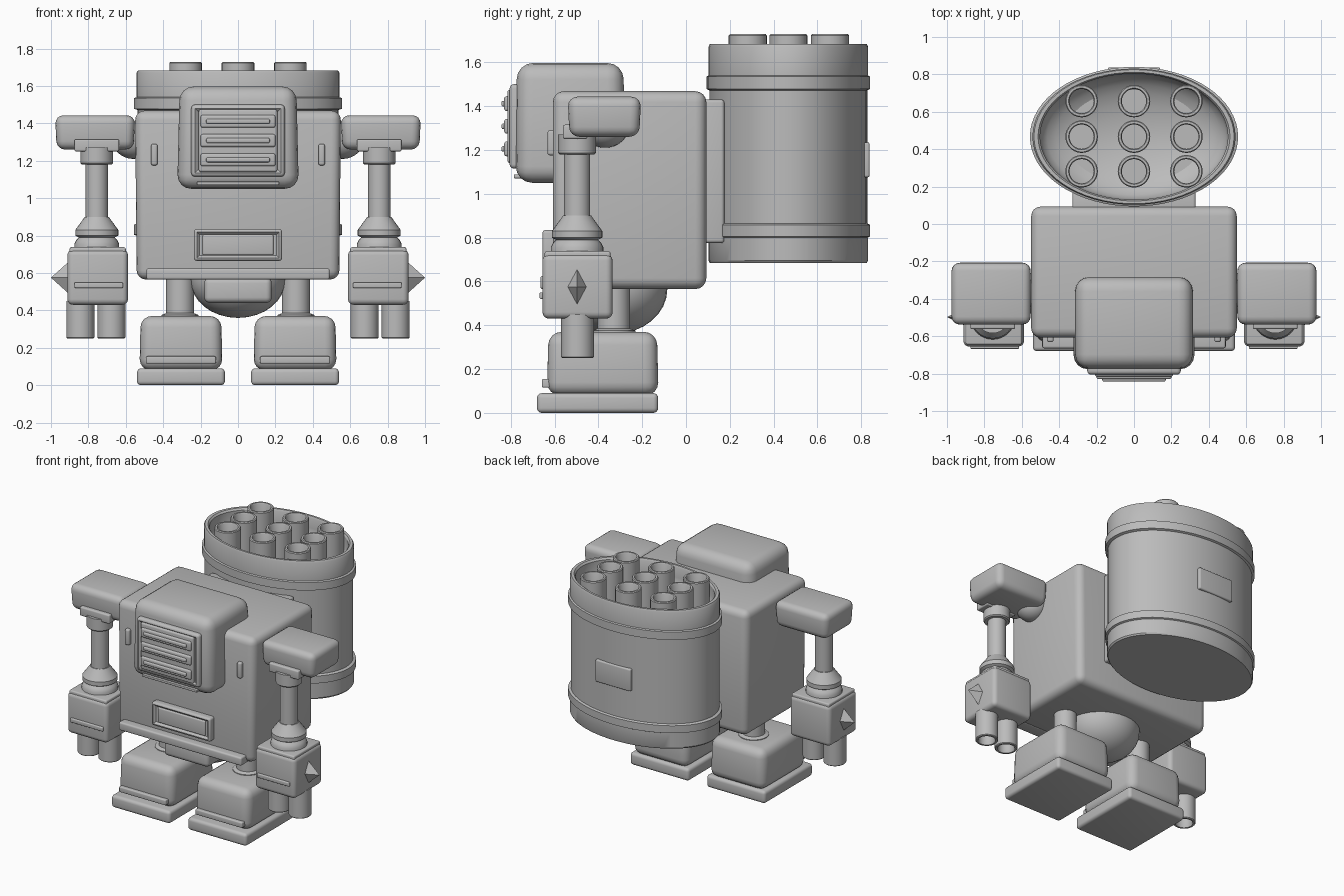
import bpy, bmesh, math
from mathutils import Vector

cube = bpy.data.objects.get("Cube")
if cube:
    bpy.data.objects.remove(cube, do_unlink=True)

grey = bpy.data.materials.new("grey")
grey.use_nodes = True
COL = (0.5, 0.5, 0.5, 1)
grey.diffuse_color = COL
grey.node_tree.nodes["Principled BSDF"].inputs["Base Color"].default_value = COL


def finish(name, bm, mirror=False):
    bmesh.ops.recalc_face_normals(bm, faces=bm.faces)
    me = bpy.data.meshes.new(name)
    bm.to_mesh(me)
    bm.free()
    me.materials.append(grey)
    ob = bpy.data.objects.new(name, me)
    bpy.context.collection.objects.link(ob)
    bpy.ops.object.select_all(action='DESELECT')
    ob.select_set(True)
    bpy.context.view_layer.objects.active = ob
    bpy.ops.object.shade_smooth_by_angle(angle=math.radians(32))
    if mirror:
        ob.modifiers.new("mirror", 'MIRROR')
    return ob


def box(name, x, y, z, bevel=0.02, mirror=False, top=(1, 1), bottom=(1, 1),
        recess=None):
    """Rounded box from (min, max) ranges; top/bottom scale the end faces."""
    lo, hi = Vector((x[0], y[0], z[0])), Vector((x[1], y[1], z[1]))
    mid, size = (lo + hi) / 2, hi - lo
    bm = bmesh.new()
    bmesh.ops.create_cube(bm, size=1)
    for v in bm.verts:
        k = top if v.co.z > 0 else bottom
        v.co = mid + Vector((v.co.x * k[0], v.co.y * k[1], v.co.z)) * size
    if bevel:
        bmesh.ops.bevel(bm, geom=bm.edges[:], offset=bevel, segments=4,
                        profile=0.5, affect='EDGES', clamp_overlap=True)
    if recess:  # sunken panel on the front
        front = max(bm.faces, key=lambda f: -f.normal.y * f.calc_area())
        bmesh.ops.inset_region(bm, faces=[front], thickness=recess)
        for v in front.verts:
            v.co.y += 0.015
    return finish(name, bm, mirror)


def lathe(name, profile, centre=(0, 0), scale=(1, 1), sides=32, mirror=False):
    """Spin (radius, height) points round a vertical axis."""
    bm = bmesh.new()
    rings = []
    for r, z in profile:
        if r == 0:
            rings.append([bm.verts.new((centre[0], centre[1], z))])
            continue
        rings.append([bm.verts.new((centre[0] + r * scale[0] * math.cos(a),
                                    centre[1] + r * scale[1] * math.sin(a), z))
                      for a in (2 * math.pi * i / sides for i in range(sides))])
    for a, b in zip(rings, rings[1:]):
        for i in range(sides):
            j = (i + 1) % sides
            if len(a) == 1:
                bm.faces.new((a[0], b[j], b[i]))
            elif len(b) == 1:
                bm.faces.new((a[i], a[j], b[0]))
            else:
                bm.faces.new((a[i], a[j], b[j], b[i]))
    return finish(name, bm, mirror)


def ball(name, centre, radii, mirror=False):
    bm = bmesh.new()
    bmesh.ops.create_uvsphere(bm, u_segments=32, v_segments=16, radius=1)
    for v in bm.verts:
        v.co = Vector([c + p * r for c, p, r in zip(centre, v.co, radii)])
    return finish(name, bm, mirror)


# Torso and its front details
box("torso", (-.55, .55), (-.615, .1), (.565, 1.468), .05,
    top=(1, .98), bottom=(.985, .98))
box("chest_plate", (-.235, .235), (-.655, -.58), (.665, .835), .015, recess=.02)
box("chest_panel", (-.19, .19), (-.65, -.6), (.695, .805), .01)
box("waist_lip", (-.49, .49), (-.665, -.57), (.565, .625), .012)
box("chest_vent", (.43, .465), (-.632, -.58), (1.175, 1.29), .012, True)

# Pelvis
ball("pelvis", (0, -.33, .565), (.255, .245, .205))
box("pelvis_front", (-.18, .18), (-.6, -.35), (.44, .575), .03)

# Head and face grille
box("head", (-.325, .325), (-.777, -.28), (1.05, 1.597), .075, top=(.96, .98))
box("face_frame", (-.25, .25), (-.805, -.7), (1.115, 1.5), .02, recess=.025)
box("face_panel", (-.21, .21), (-.815, -.75), (1.14, 1.475), .012)
for i in range(3):
    z = 1.205 + .103 * i
    box("grille_bar", (-.2, .2), (-.83, -.79), (z - .034, z + .034), .012)
    box("grille_rib", (-.17, .17), (-.842, -.81), (z - .013, z + .013), .008)
box("chin_strip", (-.22, .22), (-.785, -.7), (1.07, 1.088), .004)

# Barrel pack: hollow elliptical drum with two bands
RX, RY, CY = .543, .364, .467
drum = [(0, .685), (.985, .685), (1, .695), (1, .8), (1.025, .805), (1.025, .858),
        (.99, .865), (.99, 1.472), (1.025, 1.478), (1.025, 1.535), (1, 1.54),
        (1, 1.67), (.985, 1.683), (.945, 1.683), (.925, 1.67)]
bowl = [(.925 * math.cos(t), 1.6 - .18 * math.sin(t))
        for t in (math.pi / 2 * i / 8 for i in range(8))] + [(0, 1.42)]
lathe("barrel_pack", drum + bowl, (0, CY), (RX, RY), 64)
box("pack_mount", (-.33, .33), (.05, .175), (.775, 1.43), .015)
box("pack_rear_plate", (-.14, .14), (.76, .838), (1.075, 1.235), .01)
for x in (-.28, 0, .28):
    for y in (-.185, 0, .19):
        lathe("launch_tube", [(0, 1.4), (.087, 1.4), (.087, 1.722), (.082, 1.728),
                              (.07, 1.728), (.065, 1.72), (.065, 1.48), (0, 1.48)],
              (x, CY + y), sides=28)

# Shoulders and arms
ARM = (.755, -.497)
ball("shoulder_joint", (.56, -.37, 1.31), (.11, .11, .1), True)
box("shoulder", (.55, .978), (-.54, -.205), (1.26, 1.443), .045, True,
    bottom=(.96, .95))
box("shoulder_plate", (.635, .875), (-.562, -.45), (1.25, 1.315), .01, True)
lathe("arm_socket", [(0, 1.18), (.08, 1.18), (.087, 1.187), (.087, 1.27), (0, 1.27)],
      ARM, mirror=True)
lathe("upper_arm", [(0, .86), (.06, .86), (.06, 1.2), (0, 1.2)], ARM, mirror=True)
lathe("elbow", [(0, .9), (.065, .9), (.075, .885), (.115, .83), (.115, .8),
                (.096, .79), (.11, .775), (.12, .755), (.12, .72), (0, .72)],
      ARM, mirror=True)

# Hands with side spikes and hollow fingers
box("hand", (.588, .912), (-.655, -.335), (.43, .725), .03, True)
box("hand_cap", (.6, .9), (-.645, -.345), (.7, .738), .01, True)
box("hand_strip", (.615, .875), (-.668, -.6), (.52, .55), .006, True)
bm = bmesh.new()
base = [bm.verts.new((.9, -.497 + dy, .575 + dz))
        for dy, dz in ((-.048, 0), (0, -.09), (.048, 0), (0, .09))]
tip = bm.verts.new((1, -.497, .575))
bm.faces.new(base)
for i in range(4):
    bm.faces.new((base[i], base[(i + 1) % 4], tip))
finish("hand_spike", bm, True)
for x in (.677, .843):
    lathe("finger", [(0, .45), (.075, .45), (.075, .255), (.07, .25), (.058, .25),
                     (.055, .255), (.055, .34), (0, .34)], (x, -.495), mirror=True)

# Legs and feet
lathe("leg", [(0, .35), (.1, .35), (.1, .375), (.075, .385), (.075, .62), (0, .62)],
      (.31, -.33), mirror=True)
box("foot", (.083, .527), (-.635, -.125), (.08, .37), .06, True, top=(.97, .97))
box("sole", (.07, .54), (-.68, -.127), (0, .09), .022, True)
box("toe_strip", (.118, .492), (-.658, -.58), (.115, .155), .008, True)
